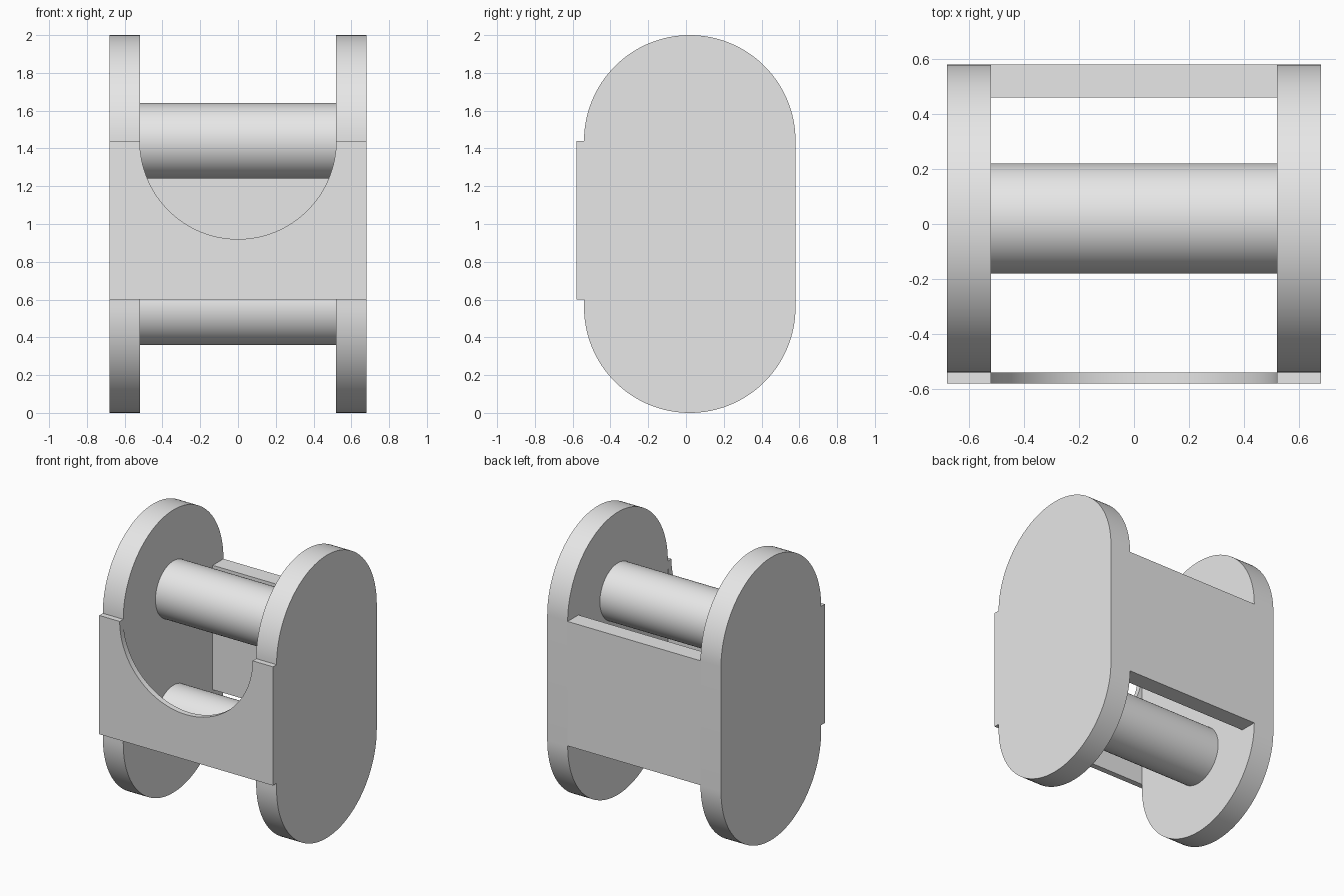
import bpy, bmesh
from math import sin, cos, pi, radians
from mathutils import Vector

if "Cube" in bpy.data.objects:
    bpy.data.objects.remove(bpy.data.objects["Cube"])

# One plain grey for the whole model
grey = bpy.data.materials.new("light_grey")
grey.use_nodes = True
grey.diffuse_color = (0.8, 0.8, 0.8, 1)
grey.node_tree.nodes["Principled BSDF"].inputs["Base Color"].default_value = (0.8, 0.8, 0.8, 1)

LOW, HIGH = 0.56, 1.44      # heights of the two rod axes
MID_Y = 0.02                # depth of the rod axes
INNER, OUTER = 0.52, 0.68   # side plate faces


def arc(cu, cv, r, start, end, steps=64):
    """Points along an arc, angles in half turns."""
    angles = [pi * (start + (end - start) * i / steps) for i in range(steps + 1)]
    return [(cu + r * cos(a), cv + r * sin(a)) for a in angles]


def extrude(name, profile, axis, start, end):
    """Solid from a closed profile of (x or y, z) pairs, swept along 'X' or 'Y'."""
    def place(u, v):
        return (start, u, v) if axis == 'X' else (u, start, v)

    sweep = Vector((end - start, 0, 0) if axis == 'X' else (0, end - start, 0))
    bm = bmesh.new()
    face = bm.faces.new([bm.verts.new(place(u, v)) for u, v in profile])
    result = bmesh.ops.extrude_face_region(bm, geom=[face], use_keep_orig=True)
    moved = [g for g in result["geom"] if isinstance(g, bmesh.types.BMVert)]
    bmesh.ops.translate(bm, verts=moved, vec=sweep)
    bmesh.ops.recalc_face_normals(bm, faces=bm.faces)
    mesh = bpy.data.meshes.new(name)
    bm.to_mesh(mesh)
    bm.free()
    obj = bpy.data.objects.new(name, mesh)
    bpy.context.collection.objects.link(obj)
    mesh.materials.append(grey)
    bpy.ops.object.select_all(action='DESELECT')
    obj.select_set(True)
    bpy.context.view_layer.objects.active = obj
    bpy.ops.object.shade_smooth_by_angle(angle=radians(30))
    return obj


# Side plates with fully rounded ends
stadium = arc(MID_Y, HIGH, 0.56, 0, 1) + arc(MID_Y, LOW, 0.56, 1, 2)
extrude("left_side_plate", stadium, 'X', INNER, OUTER)
extrude("right_side_plate", stadium, 'X', -OUTER, -INNER)

# Rods between the side plates
for name, z in (("lower_rod", LOW), ("upper_rod", HIGH)):
    extrude(name, arc(MID_Y, z, 0.2, 0, 2, 96)[:-1], 'X', -INNER, INNER)

# Back panel between the side plates
panel = [(-INNER, LOW), (INNER, LOW), (INNER, HIGH), (-INNER, HIGH)]
extrude("back_panel", panel, 'Y', 0.46, 0.58)

# Front panel with a half-round opening at the top
front = [(-OUTER, HIGH), (-OUTER, 0.6), (OUTER, 0.6), (OUTER, HIGH)]
extrude("front_panel", front + arc(0, HIGH, INNER, 2, 1), 'Y', -0.58, -0.54)
